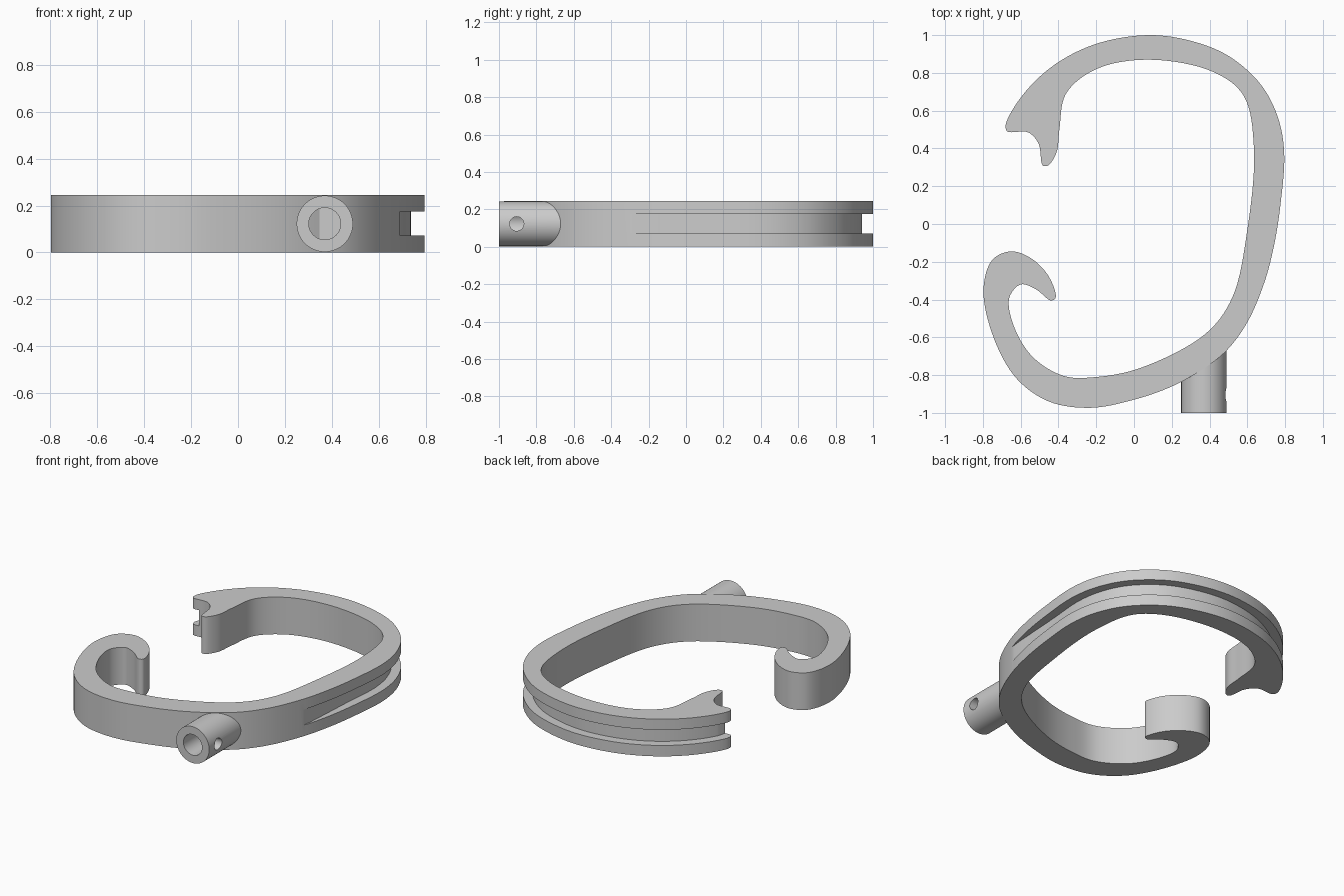
import bpy, bmesh, math
from mathutils import Vector

cube = bpy.data.objects.get("Cube")
if cube:
    bpy.data.objects.remove(cube)

HEIGHT = 0.245
MID = HEIGHT / 2
STEPS = 8

grey = bpy.data.materials.new("plain grey")
grey.use_nodes = True
colour = (0.6, 0.6, 0.6, 1)
grey.diffuse_color = colour
grey.node_tree.nodes["Principled BSDF"].inputs["Base Color"].default_value = colour

# Profile points in hundredths: outer side, hook end, inner side, forked end
outer = [(-68, 52), (-64, 61), (-53, 75), (-38, 87), (-18, 96), (8, 100), (30, 97), (50, 89),
         (67, 74), (76, 57), (79.5, 38), (77.5, 10), (74, -12), (69, -31)]
lower = [(60, -52), (49, -67), (37, -76.5), (20, -86), (0, -93), (-23, -97.3), (-45, -94),
         (-62, -82), (-74, -61)]
hook = [(-79.7, -35), (-75, -19), (-65, -14.5), (-54, -18.5), (-45, -28), (-41.5, -39),
        (-44, -40.5), (-52, -34.5), (-60, -32), (-66, -39), (-64, -53)]
inner = [(-54, -70), (-37, -80.5), (-20, -81), (4, -76), (38, -58), (52, -39), (60, -3),
         (63.5, 40), (58, 68), (42, 80.5), (8, 87), (-20, 82), (-36, 69)]
fork = [(-39.5, 50), (-41, 38), (-45.5, 31), (-48.3, 31), (-50.5, 42.5), (-56, 48.5), (-67, 49)]


def smooth_loop(points):
    """Closed centripetal spline through the points."""
    pts = [Vector(p) / 100 for p in points]
    n, result = len(pts), []
    for i in range(n):
        a, b, c, d = (pts[(i + k) % n] for k in (-1, 0, 1, 2))
        u, v, w = ((q - p).length ** 0.5 for p, q in ((a, b), (b, c), (c, d)))
        m1 = (c - b) + v * ((b - a) / u - (c - a) / (u + v))
        m2 = (c - b) + v * ((d - c) / w - (d - b) / (v + w))
        for s in range(STEPS):
            t = s / STEPS
            result.append(b + m1 * t + (3 * (c - b) - 2 * m1 - m2) * t ** 2
                          + (m1 + m2 - 2 * (c - b)) * t ** 3)
    return result


def slab(name, points, z0, z1):
    """Flat outline extruded from z0 to z1."""
    bm = bmesh.new()
    face = bm.faces.new([bm.verts.new((p.x, p.y, z0)) for p in points])
    top = bmesh.ops.extrude_face_region(bm, geom=[face])["geom"]
    bmesh.ops.translate(bm, vec=(0, 0, z1 - z0),
                        verts=[g for g in top if isinstance(g, bmesh.types.BMVert)])
    bmesh.ops.recalc_face_normals(bm, faces=bm.faces)
    mesh = bpy.data.meshes.new(name)
    bm.to_mesh(mesh)
    bm.free()
    obj = bpy.data.objects.new(name, mesh)
    bpy.context.collection.objects.link(obj)
    obj.data.materials.append(grey)
    return obj


def rod(name, radius, start, end, sides=48):
    """Cylinder between two points."""
    a, b = Vector(start), Vector(end)
    bpy.ops.mesh.primitive_cylinder_add(vertices=sides, radius=radius, depth=(b - a).length,
                                        location=(a + b) / 2)
    obj = bpy.context.object
    obj.name = name
    obj.rotation_euler = (b - a).to_track_quat("Z", "Y").to_euler()
    obj.data.materials.append(grey)
    return obj


def cut(obj, cutter):
    """Subtract the cutter, then discard it."""
    cutter.hide_render = True
    mod = obj.modifiers.new("cut", "BOOLEAN")
    mod.operation = "DIFFERENCE"
    mod.solver = "EXACT"
    mod.object = cutter
    select(obj)
    bpy.ops.object.modifier_apply(modifier=mod.name)
    bpy.data.objects.remove(cutter)


def select(obj):
    bpy.ops.object.select_all(action="DESELECT")
    obj.select_set(True)
    bpy.context.view_layer.objects.active = obj


# Curved clip body
outline = smooth_loop(outer + lower + hook + inner + fork)
body = slab("clip_body", outline, 0, HEIGHT)

# Groove along the outer side, fading out at its lower end and open at the fork
count = (len(outer) - 1) * STEPS
floor, outside = [], []
for i in range(STEPS // 2, count + 1):
    tangent = (outline[i + 1] - outline[i - 1]).normalized()
    normal = Vector((-tangent.y, tangent.x))
    fade = min(1, (count - i) / (STEPS * 2.5))
    depth = 0.058 * math.sin(fade * math.pi / 2)
    floor.append(outline[i] - normal * depth)
    outside.append(outline[i] + normal * 0.1)
floor.insert(0, floor[0] + Vector((-0.035, -0.14)))
outside.insert(0, outside[0] + Vector((-0.05, -0.2)))
cut(body, slab("groove_cutter", floor + outside[::-1], 0.072, 0.175))

# Socket tube with a bore and a side hole
X = 0.37
tube = rod("socket_tube", 0.12, (X, -1, MID), (X, -0.67, MID), 64)
cut(tube, rod("bore_cutter", 0.068, (X, -1.1, MID), (X, -0.78, MID)))
cut(tube, rod("side_hole_cutter", 0.038, (X, -0.905, MID), (X + 0.2, -0.905, MID), 32))

for part in (body, tube):
    select(part)
    bpy.ops.object.shade_smooth_by_angle(angle=math.radians(30))
